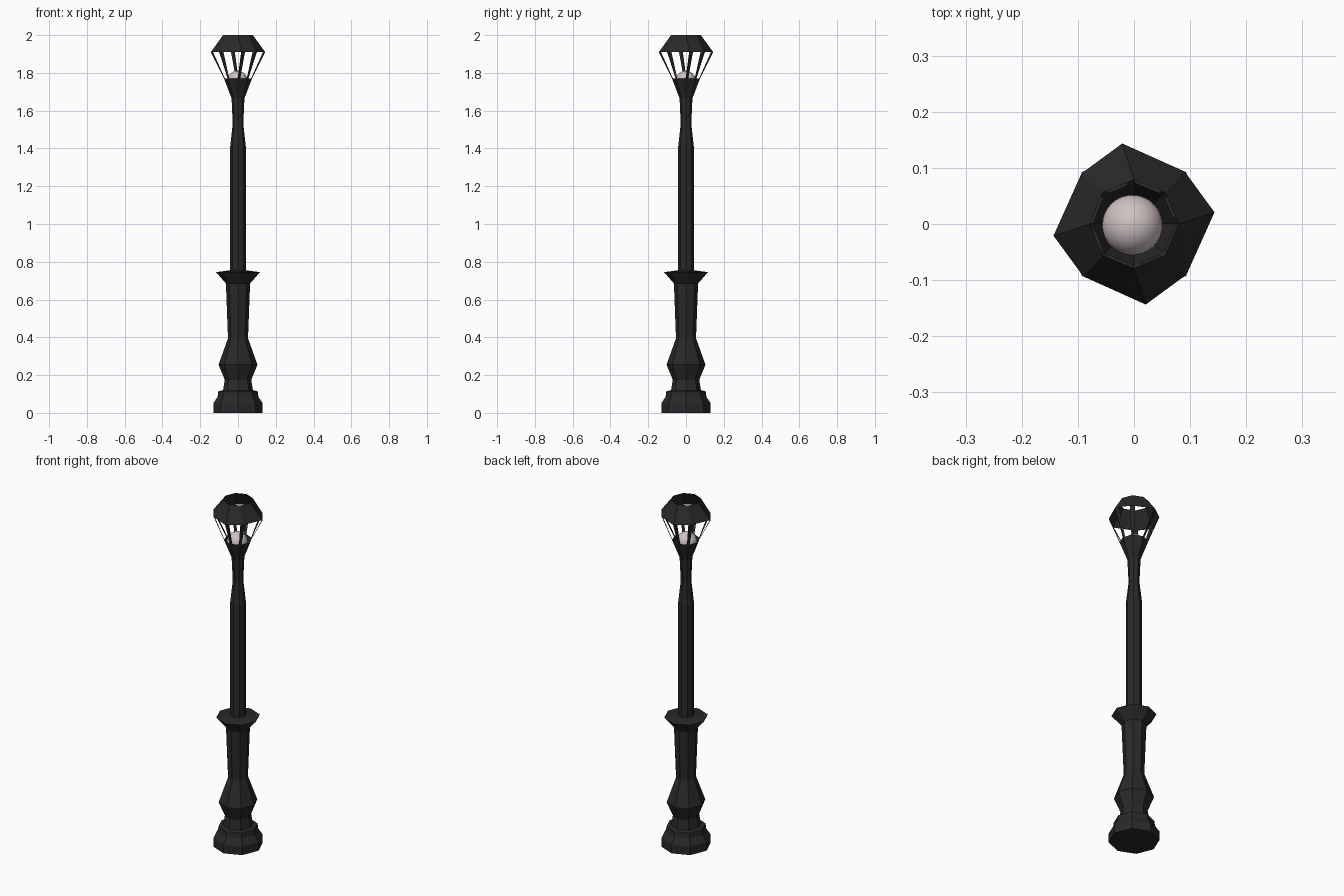
import bpy, bmesh
from math import sin, cos, radians
from mathutils import Vector

if "Cube" in bpy.data.objects:
    bpy.data.objects.remove(bpy.data.objects["Cube"])

iron = bpy.data.materials.new("black_iron")
iron.diffuse_color = (0.022, 0.022, 0.023, 1)
iron.use_nodes = True
iron.node_tree.nodes["Principled BSDF"].inputs["Base Color"].default_value = iron.diffuse_color
glow = bpy.data.materials.new("pale_bulb")
glow.diffuse_color = (0.62, 0.54, 0.54, 1)
glow.use_nodes = True
glow.node_tree.nodes["Principled BSDF"].inputs["Base Color"].default_value = glow.diffuse_color


def finish(name, bm, mat):
    bmesh.ops.remove_doubles(bm, verts=bm.verts, dist=0.0001)
    me = bpy.data.meshes.new(name)
    bm.to_mesh(me)
    bm.free()
    me.materials.append(mat)
    ob = bpy.data.objects.new(name, me)
    bpy.context.collection.objects.link(ob)
    return ob


def ring(r, z):
    return [Vector((r * cos(radians(45 * i)), r * sin(radians(45 * i)), z)) for i in range(8)]


def quad(bm, *pts):
    bm.faces.new([bm.verts.new(p) for p in pts])


def band(bm, low, high):
    for i in range(8):
        j = (i + 1) % 8
        quad(bm, low[i], low[j], high[j], high[i])


def turned(name, profile, cap_bottom=True, cap_top=True):
    # eight-sided turned part from (radius, height) pairs
    bm = bmesh.new()
    rings = [ring(r, z) for r, z in profile]
    for a, b in zip(rings, rings[1:]):
        band(bm, a, b)
    if cap_bottom:
        quad(bm, *reversed(rings[0]))
    if cap_top:
        quad(bm, *rings[-1])
    return finish(name, bm, iron)


# Stepped foot
turned("base", [(.131, 0), (.131, .05), (.108, .085), (.104, .115), (.078, .12)])
# Bulged pedestal with flared collar
turned("pedestal", [(.08, .115), (.07, .175), (.103, .255), (.053, .395),
                    (.064, .685), (.116, .745), (.042, .755)])
# Slim shaft, neck and open cup below the bulb
turned("shaft", [(.042, .75), (.042, 1.405), (.028, 1.53), (.034, 1.665), (.074, 1.77)],
       cap_top=False)

# Lantern rings: the eaves have four long points, turned slightly off axis
cup = ring(.074, 1.77)
crown = ring(.079, 2.0)
eaves = []
for i in range(8):
    a, r = (45 * i + 8.3, .145) if i % 2 == 0 else (45 * i + 1, .13)
    eaves.append(Vector((r * cos(radians(a)), r * sin(radians(a)), 1.91)))

# Open-topped roof
bm = bmesh.new()
band(bm, eaves, crown)
finish("lantern_roof", bm, iron)

# Flat struts beside each corner of the open panes
bm = bmesh.new()
for i in range(8):
    j = (i + 1) % 8
    spans = [(0, .22), (.86, 1)] if i % 2 == 0 else [(0, .12), (.96, 1)]
    for s, t in spans:
        quad(bm, cup[i].lerp(cup[j], s), cup[i].lerp(cup[j], t),
             eaves[i].lerp(eaves[j], t), eaves[i].lerp(eaves[j], s))
finish("lantern_struts", bm, iron)

# Round bulb
bm = bmesh.new()
bmesh.ops.create_uvsphere(bm, u_segments=32, v_segments=16, radius=.054)
bmesh.ops.translate(bm, verts=bm.verts, vec=(-.003, -.002, 1.757))
bulb = finish("bulb", bm, glow)
bulb.data.polygons.foreach_set("use_smooth", [True] * len(bulb.data.polygons))
